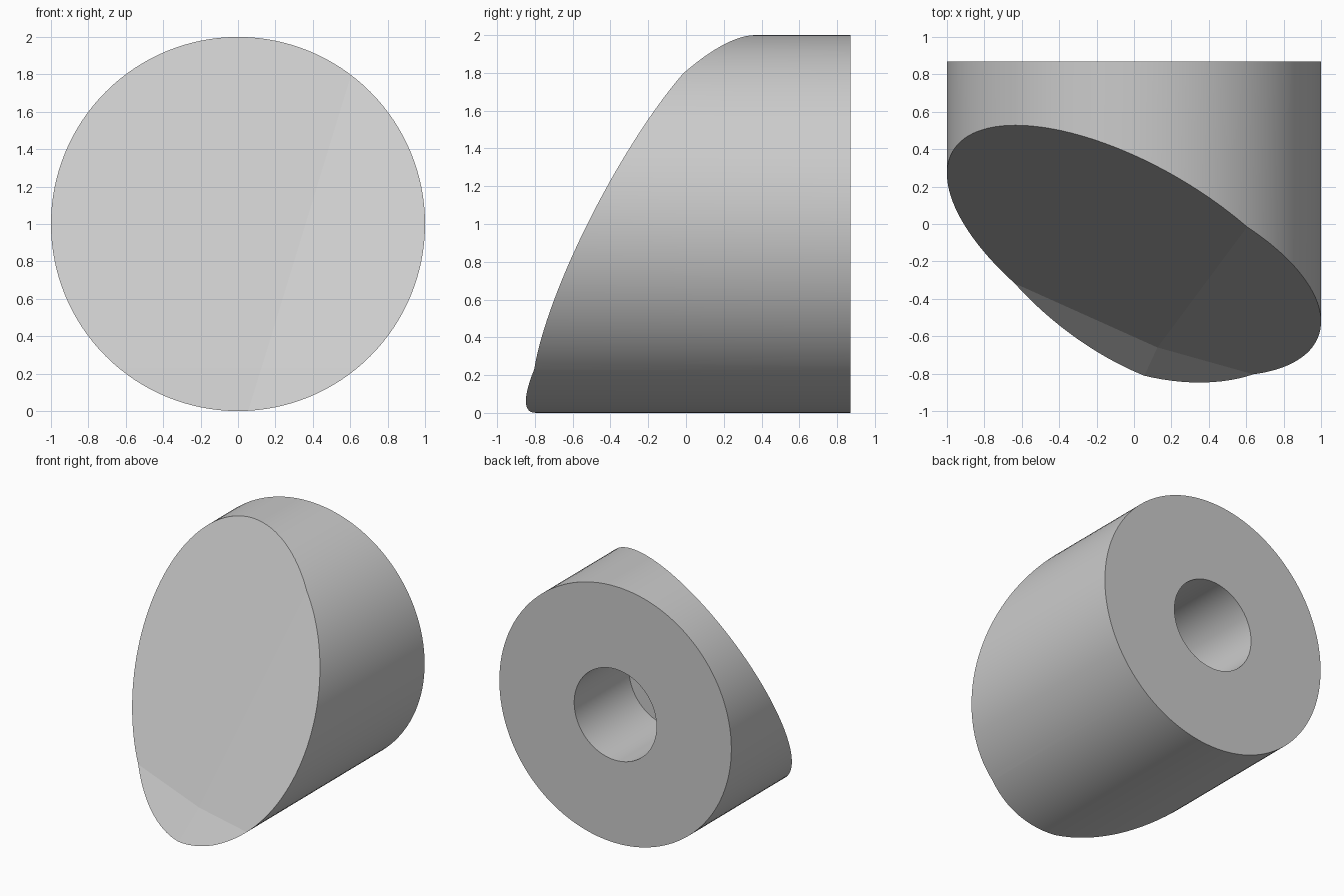
import bpy, bmesh, math
from mathutils import Matrix, Vector

cube = bpy.data.objects.get("Cube")
if cube:
    bpy.data.objects.remove(cube, do_unlink=True)

BACK = 0.87
HOLE_RADIUS, HOLE_DEPTH = 0.355, 0.675
PEAK = Vector((0.125, -0.66, 0.23))   # where the front creases cross
LEAN = 0.306                          # slant of the upright crease


def front_y(x, z):
    """Depth of the slanted front, folded along two creases."""
    dx, dz = x - PEAK.x, z - PEAK.z
    return (PEAK.y - 0.449 * dx + 0.549 * dz
            + 0.169 * max(0, dx - LEAN * dz) - 0.25 * max(0, -dz))


# Round body lying along y
bm = bmesh.new()
bmesh.ops.create_cone(bm, cap_ends=True, segments=128, radius1=1, radius2=1, depth=2)
bmesh.ops.transform(bm, verts=bm.verts,
                    matrix=Matrix.Translation((0, 0, 1)) @ Matrix.Rotation(math.pi / 2, 4, "X"))
bm.normal_update()
front = min(bm.faces, key=lambda f: f.calc_center_median().y)
back = max(bm.faces, key=lambda f: f.calc_center_median().y)
for v in back.verts:
    v.co.y = BACK

# Blind round hole in the back
bmesh.ops.inset_region(bm, faces=[back], thickness=1 - HOLE_RADIUS, use_even_offset=True)
for v in back.verts:
    radial = Vector((v.co.x, 0, v.co.z - 1)).normalized() * HOLE_RADIUS
    v.co = radial + Vector((0, BACK, 1))
floor = bmesh.ops.extrude_discrete_faces(bm, faces=[back])["faces"][0]
for v in floor.verts:
    v.co.y = BACK - HOLE_DEPTH

# Fold the front cap along its two creases, then slant it
cap = [front]
for normal in (Vector((0, 0, 1)), Vector((1, 0, -LEAN))):
    geom = cap + list({e for f in cap for e in f.edges}) + list({v for f in cap for v in f.verts})
    bmesh.ops.bisect_plane(bm, geom=geom, plane_co=PEAK, plane_no=normal)
    cap = [f for f in bm.faces if all(v.co.y < -0.99 for v in f.verts)]
for v in {v for f in cap for v in f.verts}:
    v.co.y = front_y(v.co.x, v.co.z)

bmesh.ops.recalc_face_normals(bm, faces=bm.faces)
mesh = bpy.data.meshes.new("slanted_cylinder")
bm.to_mesh(mesh)
bm.free()
body = bpy.data.objects.new("slanted_cylinder", mesh)
bpy.context.collection.objects.link(body)

# Plain grey material
grey = bpy.data.materials.new("light_grey")
grey.use_nodes = True
colour = (0.6, 0.6, 0.6, 1)
grey.diffuse_color = colour
grey.node_tree.nodes["Principled BSDF"].inputs["Base Color"].default_value = colour
mesh.materials.append(grey)

# Smooth round walls, crisp rims and creases
bpy.ops.object.select_all(action="DESELECT")
body.select_set(True)
bpy.context.view_layer.objects.active = body
bpy.ops.object.shade_smooth_by_angle(angle=math.radians(5))
